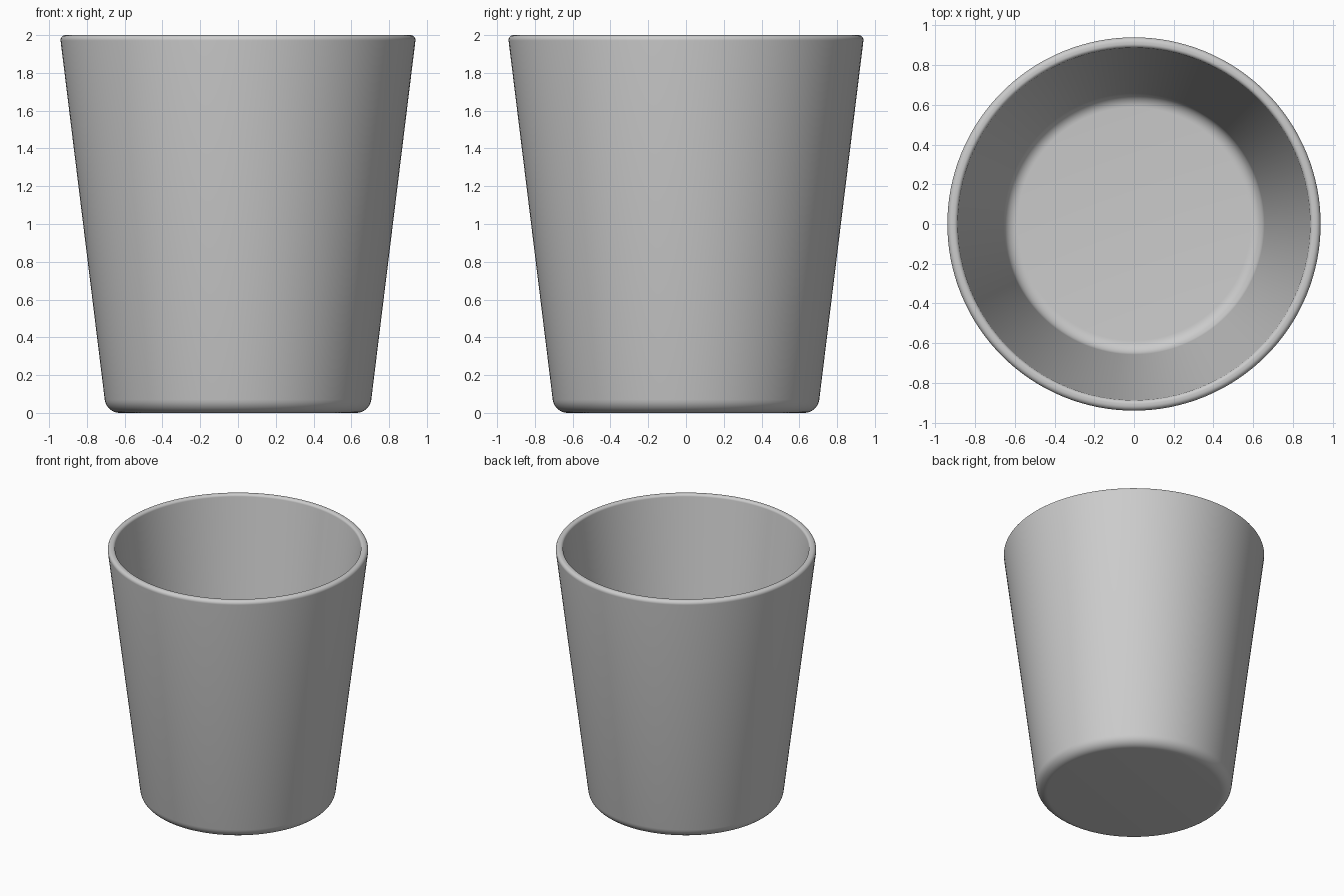
import bpy, bmesh, math
from mathutils import Vector

cube = bpy.data.objects.get("Cube")
if cube:
    bpy.data.objects.remove(cube, do_unlink=True)


def fillet(before, corner, after, radius, steps=8):
    """Round a profile corner with a circular arc."""
    p = Vector(corner)
    a = (Vector(before) - p).normalized()
    b = (Vector(after) - p).normalized()
    half = a.angle(b) / 2
    inward = (a + b).normalized()
    centre = p + inward * radius / math.sin(half)
    side = Vector((-inward.y, inward.x))
    if side.dot(b) < 0:
        side.negate()
    sweep = math.pi / 2 - half
    points = []
    for i in range(steps + 1):
        t = sweep * (2 * i / steps - 1)
        points.append(centre + radius * (side * math.sin(t) - inward * math.cos(t)))
    return points


# Half section of the cup: (radius, height), and rounding of each corner
corners = [
    ((0, 0), 0),
    ((0.697, 0), 0.08),
    ((0.943, 2), 0.026),
    ((0.889, 2), 0.02),
    ((0.649, 0.05), 0.07),
    ((0, 0.05), 0),
]
profile = []
for i, (point, radius) in enumerate(corners):
    if radius:
        profile += fillet(corners[i - 1][0], point, corners[i + 1][0], radius)
    else:
        profile.append(Vector(point))

# Turn the section around the z axis
bm = bmesh.new()
verts = [bm.verts.new((p.x, 0, p.y)) for p in profile]
edges = [bm.edges.new(pair) for pair in zip(verts, verts[1:])]
bmesh.ops.spin(bm, geom=verts + edges, cent=(0, 0, 0), axis=(0, 0, 1),
               angle=math.tau, steps=128, use_merge=True)
bmesh.ops.remove_doubles(bm, verts=bm.verts, dist=0.0001)
bmesh.ops.recalc_face_normals(bm, faces=bm.faces)
mesh = bpy.data.meshes.new("cup")
bm.to_mesh(mesh)
bm.free()
cup = bpy.data.objects.new("cup", mesh)
bpy.context.collection.objects.link(cup)

# Plain grey finish
grey = bpy.data.materials.new("light grey")
grey.use_nodes = True
colour = (0.6, 0.6, 0.6, 1)
grey.diffuse_color = colour
grey.node_tree.nodes["Principled BSDF"].inputs["Base Color"].default_value = colour
mesh.materials.append(grey)

# Smooth shading
bpy.ops.object.select_all(action="DESELECT")
cup.select_set(True)
bpy.context.view_layer.objects.active = cup
bpy.ops.object.shade_smooth_by_angle(angle=math.radians(35))
